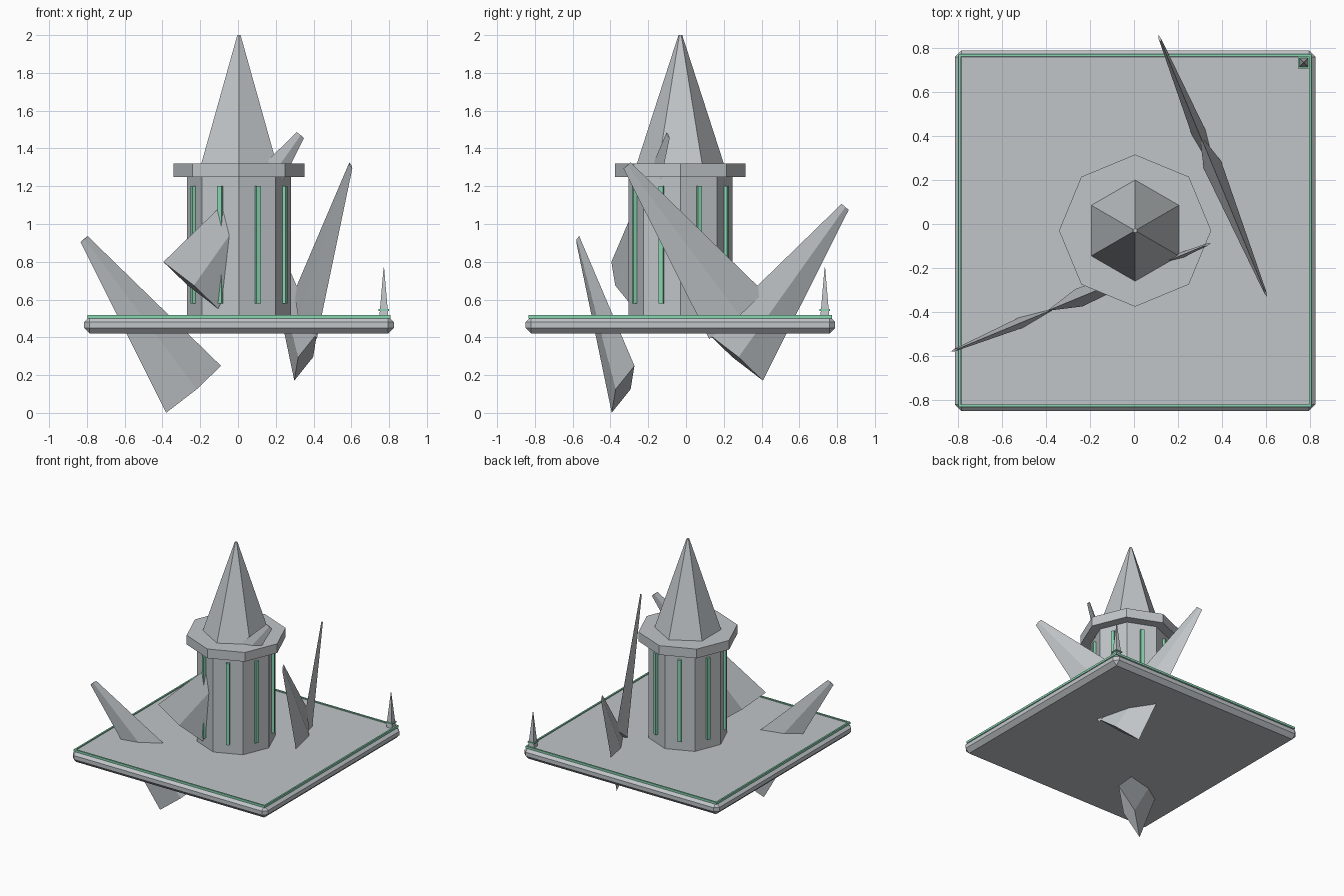
import bpy, bmesh, math
from mathutils import Matrix, Vector

if "Cube" in bpy.data.objects:
    bpy.data.objects.remove(bpy.data.objects["Cube"])

CX, CY = 0.005, -0.03  # shared centre of the plate and the tower


def material(name, rgb):
    m = bpy.data.materials.new(name)
    m.diffuse_color = (*rgb, 1)
    m.use_nodes = True
    m.node_tree.nodes["Principled BSDF"].inputs["Base Color"].default_value = m.diffuse_color
    return m


STONE = material("grey_stone", (0.53, 0.56, 0.58))
GREEN = material("glow_green", (0.25, 0.66, 0.44))


def finish(name, bm, mat):
    bmesh.ops.recalc_face_normals(bm, faces=bm.faces)
    me = bpy.data.meshes.new(name)
    bm.to_mesh(me)
    bm.free()
    me.materials.append(mat)
    ob = bpy.data.objects.new(name, me)
    bpy.context.collection.objects.link(ob)
    return ob


def box(name, center, size, mat, angle=0.0, bevel=0.0):
    bm = bmesh.new()
    bmesh.ops.create_cube(bm, size=1, matrix=Matrix.Diagonal((*size, 1)))
    if bevel:
        bmesh.ops.bevel(bm, geom=bm.edges[:], offset=bevel, segments=1, affect='EDGES')
    bm.transform(Matrix.Translation(center) @ Matrix.Rotation(angle, 4, 'Z'))
    return finish(name, bm, mat)


def cone(name, sides, r1, r2, z0, z1, mat, x=CX, y=CY, first=0.0):
    """Upright prism or cone whose first corner points at angle `first`."""
    bm = bmesh.new()
    rings = [[bm.verts.new((x + r * math.cos(first + math.tau * i / sides),
                            y + r * math.sin(first + math.tau * i / sides), z))
              for i in range(sides)] for r, z in ((r1, z0), (r2, z1))]
    for i in range(sides):
        j = (i + 1) % sides
        bm.faces.new((rings[0][i], rings[0][j], rings[1][j], rings[1][i]))
    bm.faces.new(rings[0])
    bm.faces.new(rings[1])
    return finish(name, bm, mat)


def shard(name, base, heading):
    """Flattened four-sided crystal leaning outwards along `heading`."""
    ob = cone(name, 4, 0.2, 0.026, 0, 1.013, STONE, 0, 0)
    ob.data.transform(Matrix.Translation(base)
                      @ Matrix.Rotation(math.radians(heading), 4, 'Z')
                      @ Matrix.Rotation(math.radians(38.3), 4, 'Y')
                      @ Matrix.Diagonal((1, 0.215, 1, 1)))


# floating plate with chamfered edges
box("base_plate", (CX, CY, 0.465), (1.64, 1.64, 0.09), STONE, bevel=0.03)

# green trim around the top of the plate
for i in range(4):
    a = i * math.pi / 2
    box(f"edge_trim_{i}", (CX + 0.797 * math.cos(a), CY + 0.797 * math.sin(a), 0.509),
        (0.012, 1.606, 0.016), GREEN, a)

# tower, collar and spire
cone("tower", 8, 0.275, 0.275, 0.50, 1.25, STONE)
cone("collar", 8, 0.346, 0.346, 1.25, 1.32, STONE)
cone("spire", 6, 0.23, 0.01, 1.32, 2.0, STONE, first=math.pi / 6)

# one light slit on each tower face
for i in range(8):
    a = math.radians(22.5 + 45 * i)
    box(f"light_slit_{i}", (CX + 0.26 * math.cos(a), CY + 0.26 * math.sin(a), 0.89),
        (0.025, 0.025, 0.62), GREEN, a)

# crystal shards
shard("shard_left", (-0.235, -0.333, 0.125), 202.5)
shard("shard_tower", (-0.25, -0.335, 0.675), 22.5)
shard("shard_back", (0.358, 0.262, 0.295), 112.5)
shard("shard_right", (0.357, 0.268, 0.515), 292.5)

# corner spike with its green band
cone("corner_spike", 4, 0.034, 0.002, 0.505, 0.77, STONE, 0.772, 0.735, math.pi / 4)
box("corner_band", (0.772, 0.735, 0.545), (0.054, 0.054, 0.009), GREEN)
